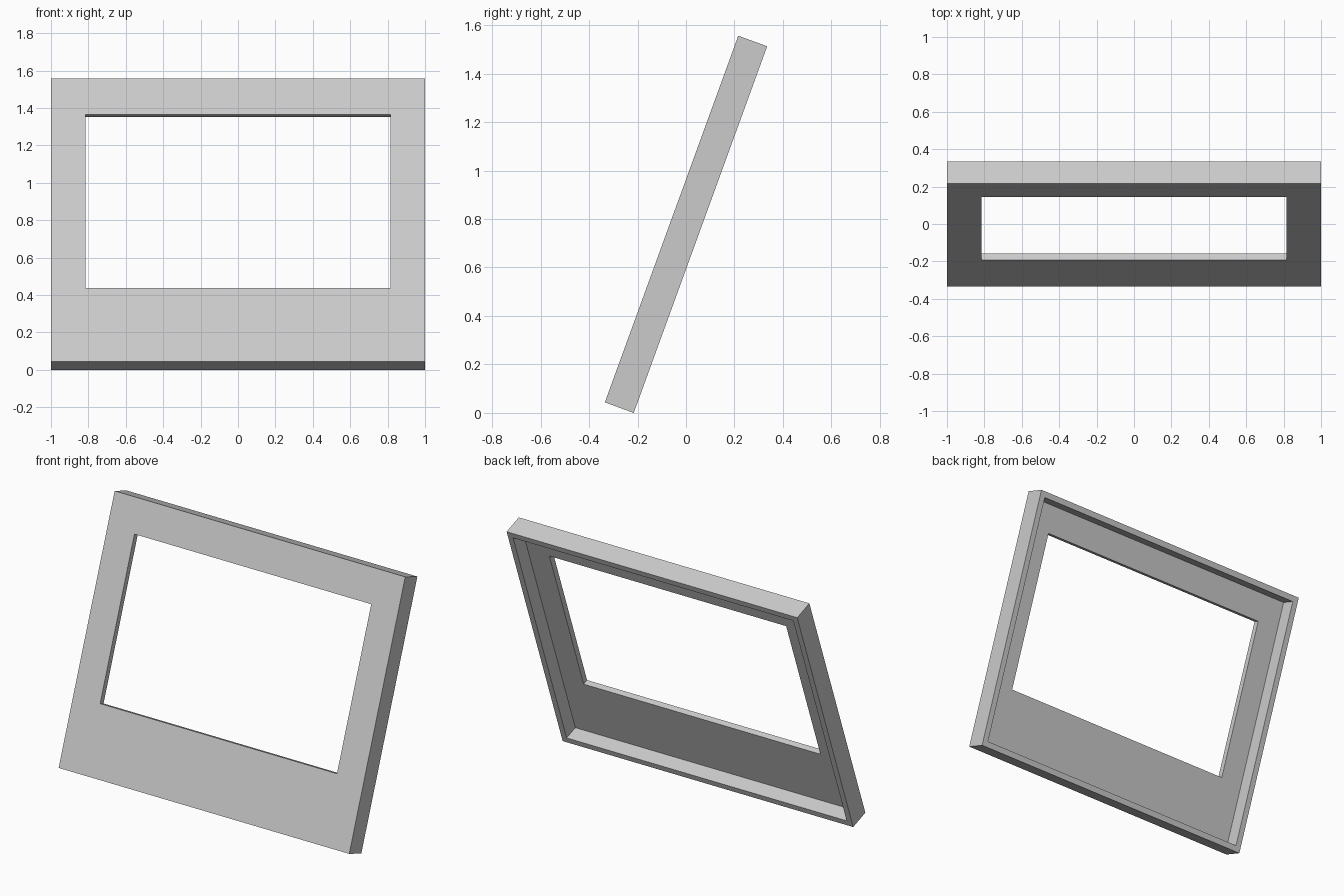
import bpy, bmesh
from math import radians
from mathutils import Matrix

cube = bpy.data.objects.get("Cube")
if cube:
    bpy.data.objects.remove(cube, do_unlink=True)

WIDTH, HEIGHT, DEPTH = 2.0, 1.61, 0.127
WALL = 0.036                              # plate and rim thickness
WIN_X, WIN_LOW, WIN_HIGH = 0.815, 0.42, 1.405
TILT = radians(-20)

# Flat grey material
grey = bpy.data.materials.new("light grey")
grey.use_nodes = True
colour = (0.6, 0.6, 0.6, 1)
grey.diffuse_color = colour
grey.node_tree.nodes["Principled BSDF"].inputs["Base Color"].default_value = colour

bm = bmesh.new()


def ring(half_x, low, high, y):
    """Rectangular loop of corners at depth y."""
    corners = [(-half_x, low), (half_x, low), (half_x, high), (-half_x, high)]
    return [bm.verts.new((x, y, z)) for x, z in corners]


# Loops walk round the section: outer shell, back rim, recess, window, front face
outer = (WIDTH / 2, 0, HEIGHT)
inner = (WIDTH / 2 - WALL, WALL, HEIGHT - WALL)
window = (WIN_X, WIN_LOW, WIN_HIGH)
rings = [ring(*outer, 0), ring(*outer, DEPTH), ring(*inner, DEPTH),
         ring(*inner, WALL), ring(*window, WALL), ring(*window, 0)]
for a, b in zip(rings, rings[1:] + rings[:1]):
    for i in range(4):
        j = (i + 1) % 4
        bm.faces.new((a[i], a[j], b[j], b[i]))
bmesh.ops.recalc_face_normals(bm, faces=bm.faces)

# Lean the panel back and stand it on the ground
bm.transform(Matrix.Rotation(TILT, 4, "X"))
low = min(v.co.z for v in bm.verts)
mid = (min(v.co.y for v in bm.verts) + max(v.co.y for v in bm.verts)) / 2
bm.transform(Matrix.Translation((0, -mid, -low)))

mesh = bpy.data.meshes.new("window_panel")
bm.to_mesh(mesh)
bm.free()
mesh.materials.append(grey)
panel = bpy.data.objects.new("window_panel", mesh)
bpy.context.collection.objects.link(panel)
